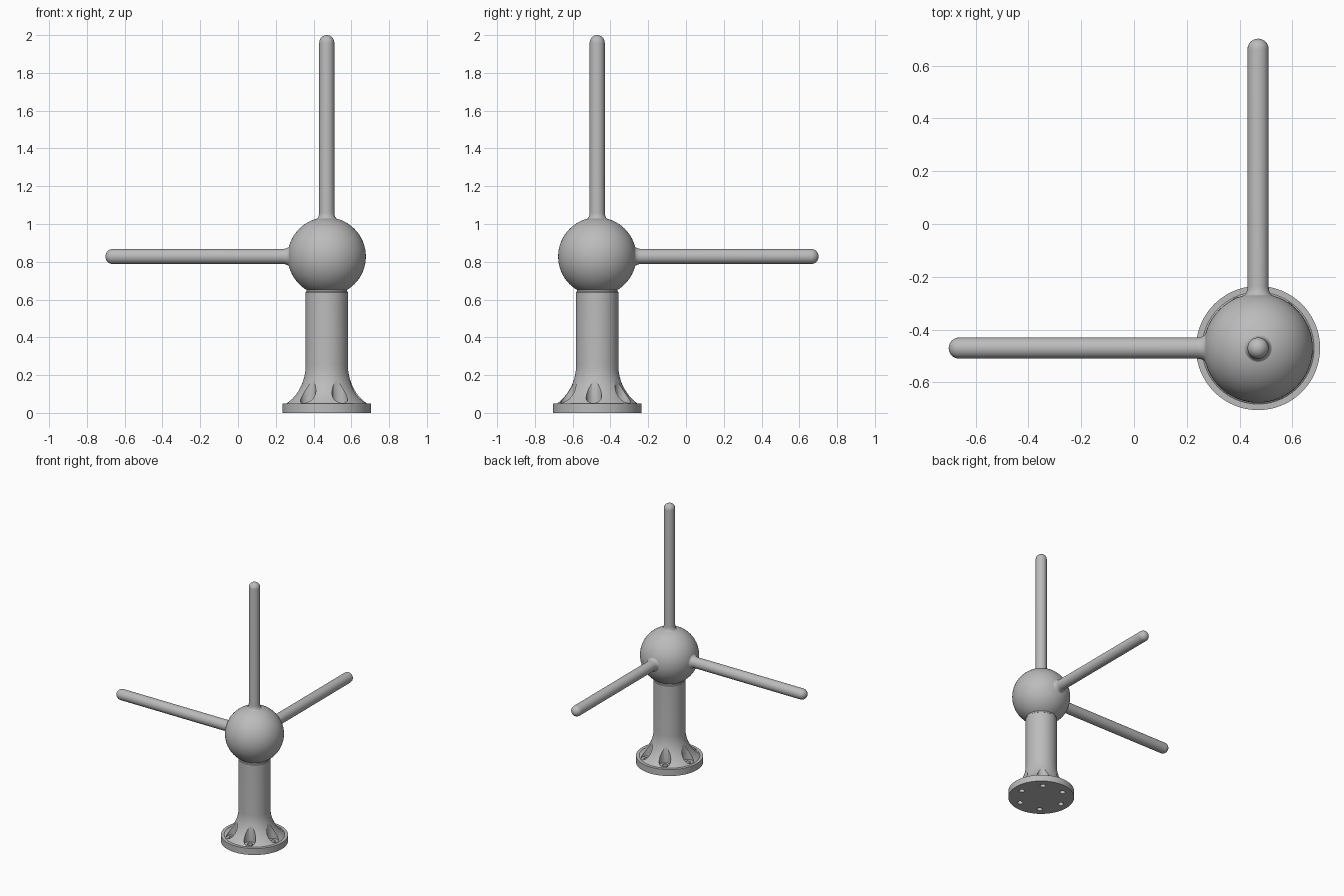
import bpy, bmesh, math
from mathutils import Matrix, Vector

if "Cube" in bpy.data.objects:
    bpy.data.objects.remove(bpy.data.objects["Cube"], do_unlink=True)

AXIS = Vector((0.47, -0.47, 0))          # vertical axis of the stand
HUB = AXIS + Vector((0, 0, 0.828))       # centre of the ball
HUB_R = 0.207

grey = bpy.data.materials.new("plain grey")
grey.use_nodes = True
GREY = (0.5, 0.5, 0.5, 1)
grey.diffuse_color = GREY
grey.node_tree.nodes["Principled BSDF"].inputs["Base Color"].default_value = GREY


def lathe(bm, profile, steps, matrix):
    """Spin a (radius, height) profile about z, then place it."""
    part = bmesh.new()
    verts = [part.verts.new((r, 0, z)) for r, z in profile]
    edges = [part.edges.new(pair) for pair in zip(verts, verts[1:])]
    bmesh.ops.spin(part, geom=verts + edges, cent=(0, 0, 0), axis=(0, 0, 1),
                   angle=math.tau, steps=steps, use_duplicate=False)
    bmesh.ops.remove_doubles(part, verts=part.verts, dist=1e-5)
    bmesh.ops.recalc_face_normals(part, faces=part.faces)
    part.transform(matrix)
    mesh = bpy.data.meshes.new("temporary")
    part.to_mesh(mesh)
    part.free()
    bm.from_mesh(mesh)
    bpy.data.meshes.remove(mesh)


def make_object(name, bm):
    mesh = bpy.data.meshes.new(name)
    bm.to_mesh(mesh)
    bm.free()
    mesh.materials.append(grey)
    obj = bpy.data.objects.new(name, mesh)
    bpy.context.collection.objects.link(obj)
    return obj


def smooth(obj):
    bpy.ops.object.select_all(action="DESELECT")
    obj.select_set(True)
    bpy.context.view_layer.objects.active = obj
    bpy.ops.object.shade_smooth_by_angle(angle=math.radians(30))


# Flanged stand: disc, concave flare, column
flare = []
for i in range(13):
    a = math.asin(0.8) * (1 - i / 12)
    flare.append((0.362 - 0.25 * math.cos(a), 0.25 - 0.25 * math.sin(a)))
profile = [(0, 0), (0.235, 0), (0.235, 0.05)] + flare
profile += [(0.112, 0.638), (0.108, 0.642), (0.108, 0.72), (0, 0.72)]
bm = bmesh.new()
lathe(bm, profile, 96, Matrix.Translation(AXIS))
stand = make_object("flanged_stand", bm)

# Six counterbored bolt holes
bore = [(0, -0.05), (0.02, -0.05), (0.02, 0.051), (0.041, 0.051), (0.041, 0.3), (0, 0.3)]
bm = bmesh.new()
for k in range(6):
    a = math.radians(-6 + 60 * k)
    spot = AXIS + 0.168 * Vector((math.cos(a), math.sin(a), 0))
    lathe(bm, bore, 32, Matrix.Translation(spot))
cutter = make_object("bolt_hole_cutter", bm)
cutter.hide_render = True
cut = stand.modifiers.new("bolt_holes", "BOOLEAN")
cut.operation = "DIFFERENCE"
cut.solver = "EXACT"
cut.object = cutter
bpy.context.view_layer.objects.active = stand
bpy.ops.object.modifier_apply(modifier=cut.name)
bpy.data.objects.remove(cutter, do_unlink=True)
smooth(stand)

# Ball hub
bm = bmesh.new()
bmesh.ops.create_uvsphere(bm, u_segments=64, v_segments=32, radius=HUB_R,
                          matrix=Matrix.Translation(HUB))
smooth(make_object("ball_hub", bm))

# Three rods with a filleted root and a rounded tip
ROD_R, TIP = 0.04, 1.172
rod = [(0, 0.15), (0.058, 0.15), (0.058, 0.198)]
for i in range(1, 7):
    a = math.pi / 2 * i / 6
    rod.append((0.058 - 0.018 * math.sin(a), 0.198 + 0.036 * (1 - math.cos(a))))
for i in range(9):
    a = math.pi / 2 * i / 8
    rod.append((ROD_R * math.cos(a) if i < 8 else 0, TIP - ROD_R + ROD_R * math.sin(a)))
for name, direction in (("upright_rod", (0, 0, 1)), ("right_rod", (-1, 0, 0)),
                        ("back_rod", (0, 1, 0))):
    turn = Vector((0, 0, 1)).rotation_difference(Vector(direction)).to_matrix().to_4x4()
    bm = bmesh.new()
    lathe(bm, rod, 40, Matrix.Translation(HUB) @ turn)
    smooth(make_object(name, bm))
